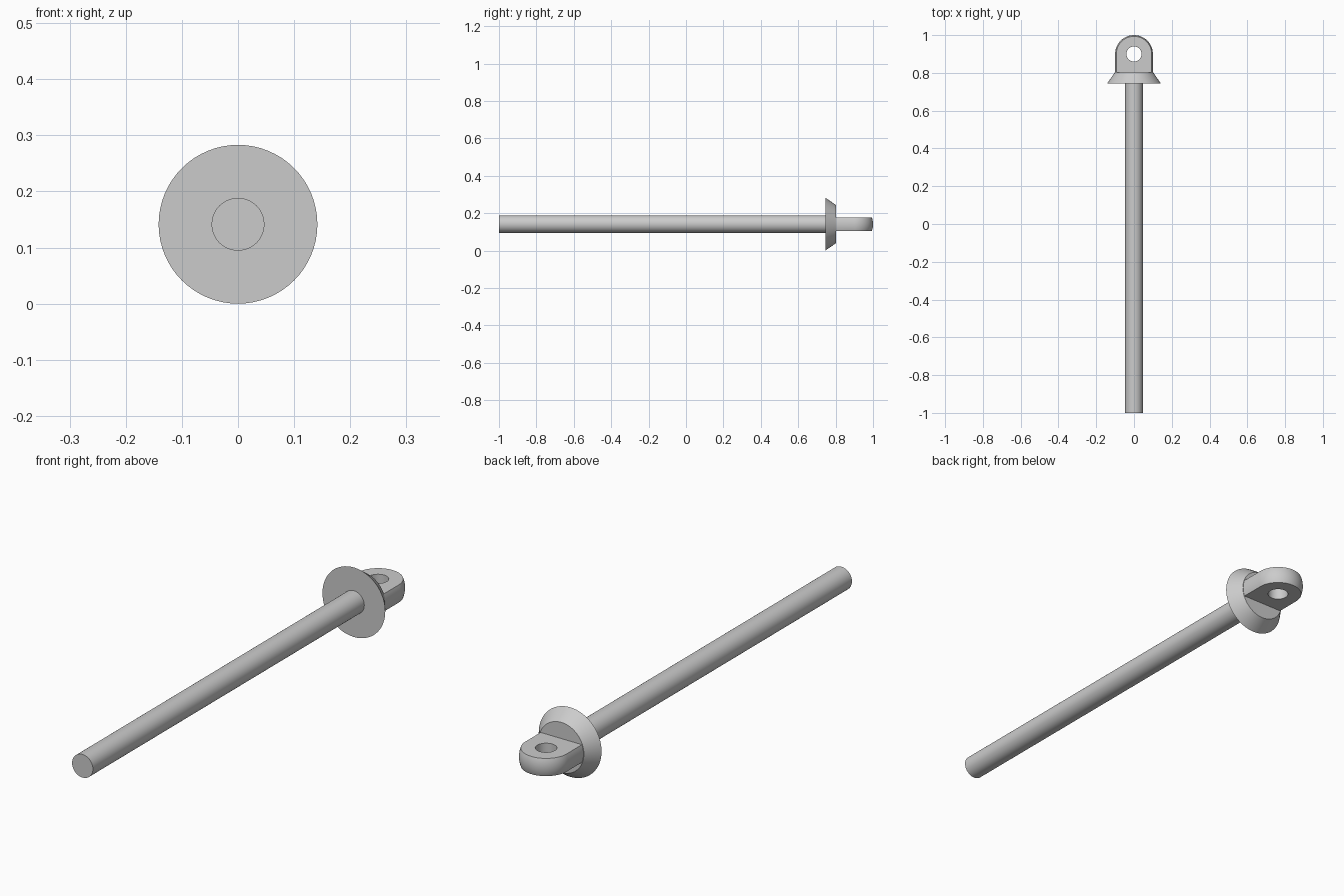
import bpy, bmesh, math
from mathutils import Matrix, Vector

cube = bpy.data.objects.get("Cube")
if cube:
    bpy.data.objects.remove(cube)

AXIS_Z = 0.1415
SEGMENTS = 64

steel = bpy.data.materials.new("light_grey_metal")
steel.use_nodes = True
colour = (0.6, 0.6, 0.6, 1)
steel.diffuse_color = colour
steel.node_tree.nodes["Principled BSDF"].inputs["Base Color"].default_value = colour


def add_object(name, bm):
    mesh = bpy.data.meshes.new(name)
    bmesh.ops.recalc_face_normals(bm, faces=bm.faces)
    bm.to_mesh(mesh)
    bm.free()
    obj = bpy.data.objects.new(name, mesh)
    bpy.context.collection.objects.link(obj)
    mesh.materials.append(steel)
    return obj


def lathe(name, profile):
    """Turn (radius, y) points around the long axis."""
    bm = bmesh.new()
    verts = [bm.verts.new((r, y, AXIS_Z)) for r, y in profile]
    edges = [bm.edges.new(pair) for pair in zip(verts, verts[1:])]
    bmesh.ops.spin(bm, geom=verts + edges, cent=(0, 0, AXIS_Z), axis=(0, 1, 0),
                   angle=math.tau, steps=SEGMENTS, use_merge=True)
    bmesh.ops.remove_doubles(bm, verts=bm.verts, dist=1e-5)
    return add_object(name, bm)


def boolean(obj, cutter, operation):
    mod = obj.modifiers.new(operation.lower(), "BOOLEAN")
    mod.operation = operation
    mod.solver = "EXACT"
    mod.object = cutter
    bpy.context.view_layer.objects.active = obj
    bpy.ops.object.modifier_apply(modifier=mod.name)
    bpy.data.objects.remove(cutter)


def smooth(obj):
    bpy.ops.object.select_all(action="DESELECT")
    obj.select_set(True)
    bpy.context.view_layer.objects.active = obj
    bpy.ops.object.shade_smooth_by_angle(angle=math.radians(25))


# Long pin and tapered collar
pin = lathe("pin_shaft", [(0, -1), (0.047, -1), (0.047, 0.76), (0, 0.76)])
collar = lathe("collar", [(0, 0.745), (0.1415, 0.745), (0.102, 0.802), (0, 0.802)])

# Round-ended eye: a domed bar sliced to a flat tab
radius, centre = 0.1, 0.9
dome = [(radius * math.cos(a), centre + radius * math.sin(a))
        for a in (math.pi / 2 * i / 16 for i in range(16))]
eye = lathe("eye_tab", [(0, 0.78), (radius, 0.78)] + dome + [(0, centre + radius)])

bm = bmesh.new()
bmesh.ops.create_cube(bm, size=1, matrix=Matrix.Translation((0, 0.9, AXIS_Z))
                      @ Matrix.Diagonal(Vector((0.5, 0.5, 0.072, 1))))
slab = add_object("slab_cutter", bm)
slab.hide_render = True
boolean(eye, slab, "INTERSECT")

# Hole through the eye
bm = bmesh.new()
bmesh.ops.create_cone(bm, cap_ends=True, segments=48, radius1=0.04, radius2=0.04,
                      depth=0.4, matrix=Matrix.Translation((0, centre, AXIS_Z)))
drill = add_object("hole_cutter", bm)
drill.hide_render = True
boolean(eye, drill, "DIFFERENCE")

for part in (pin, collar, eye):
    smooth(part)
